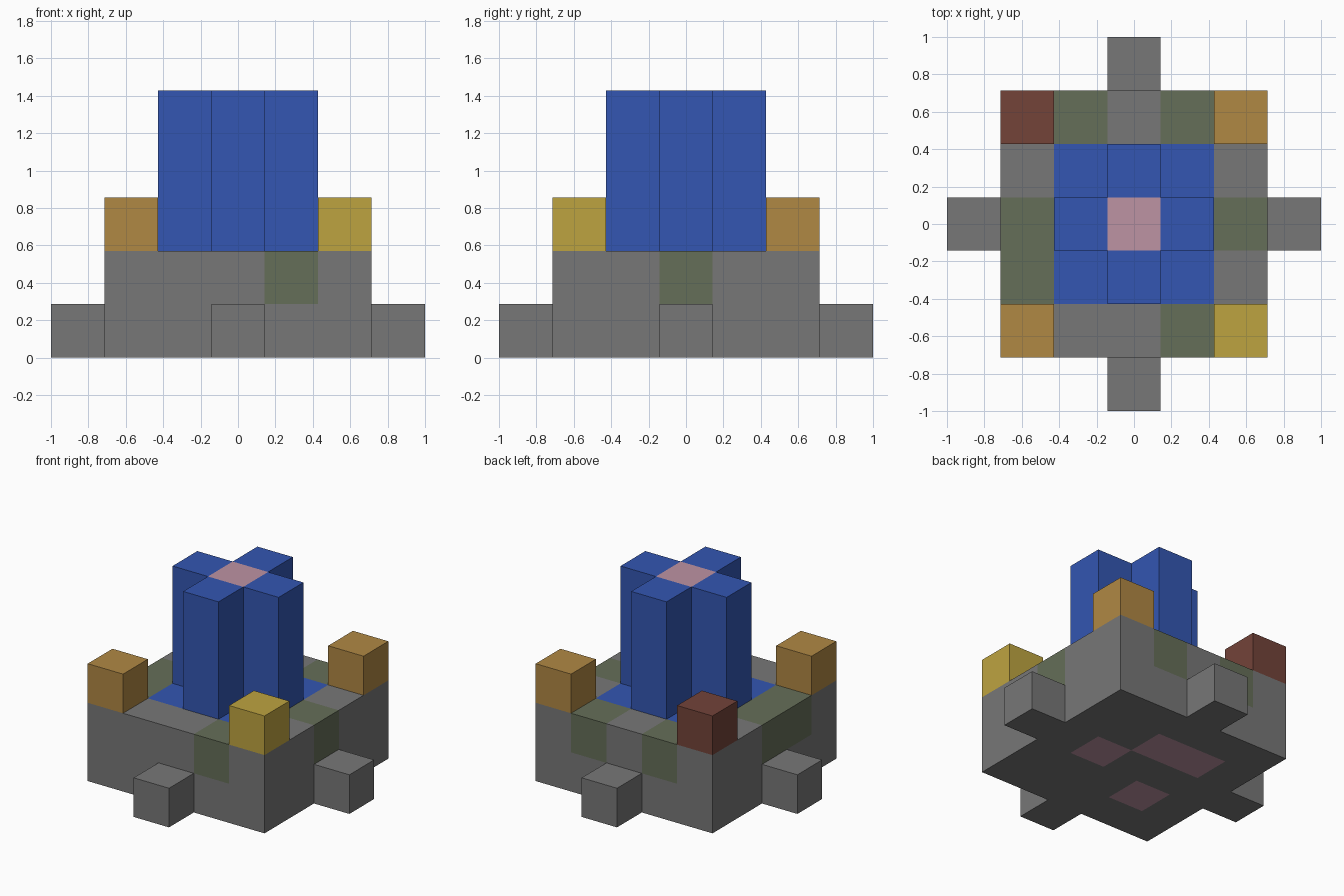
import bpy
import bmesh
from mathutils import Vector

CELL = 2 / 7  # the model is built on a grid of equal cubes

default = bpy.data.objects.get("Cube")
if default:
    bpy.data.objects.remove(default, do_unlink=True)


def linear(c):
    c /= 255
    return c / 12.92 if c <= 0.04045 else ((c + 0.055) / 1.055) ** 2.4


def material(name, *rgb):
    colour = (*[linear(c) for c in rgb], 1)
    mat = bpy.data.materials.new(name)
    mat.use_nodes = True
    mat.diffuse_color = colour
    bsdf = mat.node_tree.nodes["Principled BSDF"]
    bsdf.inputs["Base Color"].default_value = colour
    bsdf.inputs["Roughness"].default_value = 0.9
    return mat


GREY = material("stone grey", 119, 119, 119)
MOSS = material("moss green", 101, 110, 88)
BLUE = material("tower blue", 51, 86, 178)
PINK = material("dusty pink", 190, 147, 163)
ORANGE = material("ochre orange", 176, 136, 68)
YELLOW = material("mustard yellow", 190, 164, 64)
RED = material("brick red", 115, 67, 57)

parts = {}      # part name -> {cell: material}
occupied = set()


def add_part(name, xs, ys, zs, colour, keep=lambda i, j, k: True):
    """Fill a block of cells; colour is a material or a rule on the cell."""
    cells = {}
    for i in xs:
        for j in ys:
            for k in zs:
                if keep(i, j, k):
                    cells[i, j, k] = colour(i, j, k) if callable(colour) else colour
    parts[name] = cells
    occupied.update(cells)


# Base: grey stone, mossy blocks on the upper course, blue court, pink underside patches
MOSSY = {(-1, 2), (1, 2), (-2, 0), (2, 0), (-2, -1), (1, -2)}
PATCHES = {(1, 0), (0, 1), (-1, 1), (-1, -1)}


def base_colour(i, j, k):
    if k == 0:
        return PINK if (i, j) in PATCHES else GREY
    if max(abs(i), abs(j)) < 2:
        return BLUE
    return MOSS if (i, j) in MOSSY else GREY


add_part("base", range(-2, 3), range(-2, 3), range(2), base_colour)

# Steps: one block in the middle of each side
for name, i, j in (("front", 0, -3), ("back", 0, 3), ("left", 3, 0), ("right", -3, 0)):
    add_part(name + "_step", [i], [j], [0], GREY)

# Corner blocks
for name, i, j, mat in (("front_left", 2, -2, YELLOW), ("front_right", -2, -2, ORANGE),
                        ("back_left", 2, 2, ORANGE), ("back_right", -2, 2, RED)):
    add_part(name + "_corner_block", [i], [j], [2], mat)

# Tower: cross-shaped plan with a pink centre
add_part("tower", range(-1, 2), range(-1, 2), range(2, 5),
         lambda i, j, k: PINK if i == j == 0 else BLUE,
         keep=lambda i, j, k: i * j == 0)

AXES = [Vector(v) for v in ((1, 0, 0), (0, 1, 0), (0, 0, 1))]


def build(name, cells):
    """Make one object from the exposed sides of its cells."""
    bm = bmesh.new()
    mats = []
    for cell, mat in cells.items():
        if mat not in mats:
            mats.append(mat)
        centre = Vector(cell) + Vector((0, 0, 0.5))
        for a in range(3):
            for side in (-1, 1):
                out = AXES[a] * side
                if tuple(round(c) for c in Vector(cell) + out) in occupied:
                    continue
                u, v = AXES[(a + 1) % 3], AXES[(a + 2) % 3] * side
                corners = [centre + (out + u * s + v * t) / 2
                           for s, t in ((-1, -1), (1, -1), (1, 1), (-1, 1))]
                face = bm.faces.new([bm.verts.new(p * CELL) for p in corners])
                face.material_index = mats.index(mat)
    bmesh.ops.remove_doubles(bm, verts=bm.verts[:], dist=0.001)
    mesh = bpy.data.meshes.new(name)
    bm.to_mesh(mesh)
    bm.free()
    for mat in mats:
        mesh.materials.append(mat)
    bpy.context.collection.objects.link(bpy.data.objects.new(name, mesh))


for part_name, part_cells in parts.items():
    build(part_name, part_cells)
